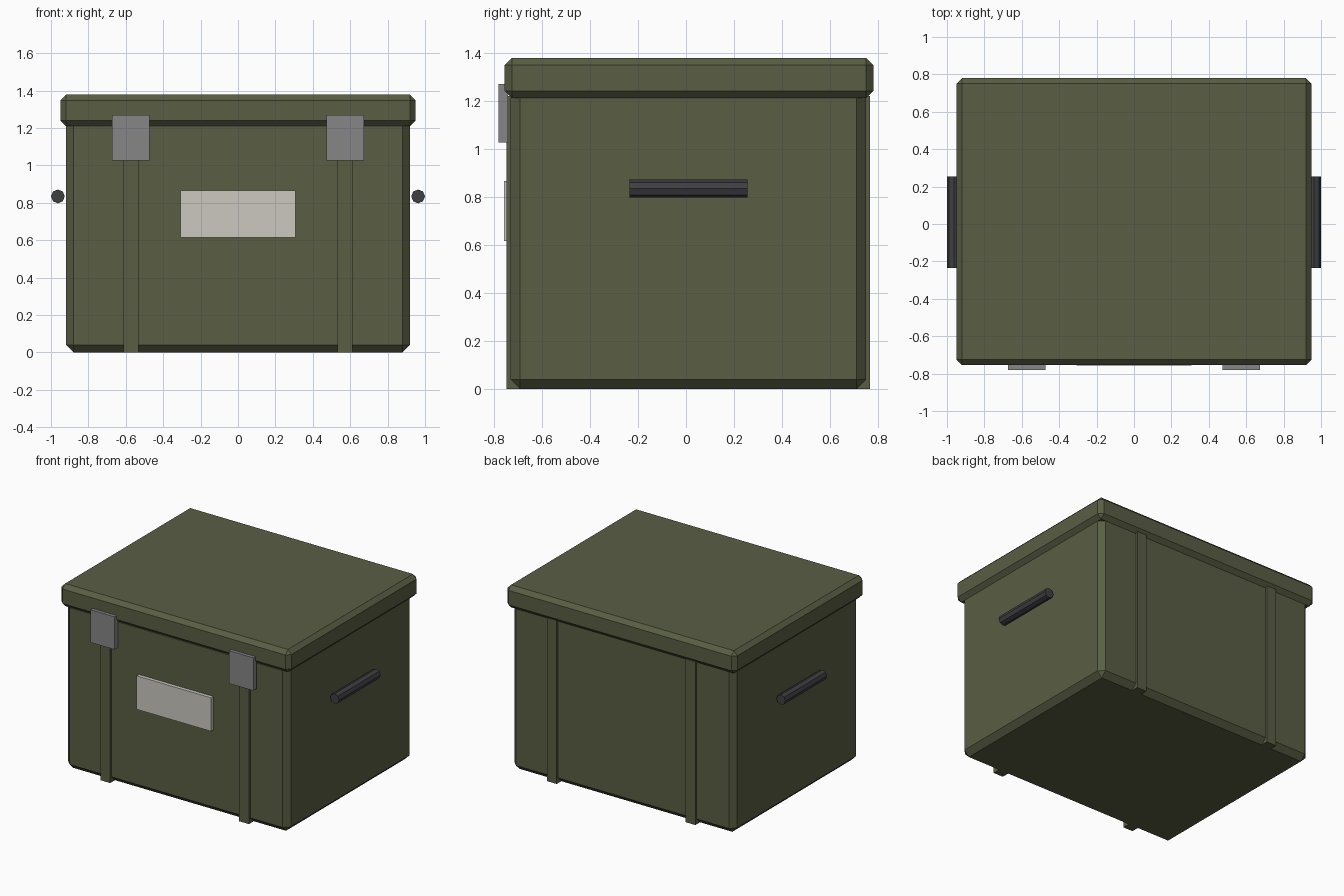
import bpy, bmesh, math
from mathutils import Matrix

if "Cube" in bpy.data.objects:
    bpy.data.objects.remove(bpy.data.objects["Cube"])


def material(name, rgb):
    m = bpy.data.materials.new(name)
    m.diffuse_color = (*rgb, 1.0)
    m.use_nodes = True
    m.node_tree.nodes["Principled BSDF"].inputs["Base Color"].default_value = m.diffuse_color
    return m


OLIVE = material("olive green", (0.10, 0.112, 0.057))
STEEL = material("latch grey", (0.24, 0.24, 0.245))
PAPER = material("label off white", (0.60, 0.58, 0.53))
RUBBER = material("handle charcoal", (0.05, 0.05, 0.055))


def finish(name, bm, mat):
    mesh = bpy.data.meshes.new(name)
    bm.to_mesh(mesh)
    bm.free()
    mesh.materials.append(mat)
    ob = bpy.data.objects.new(name, mesh)
    bpy.context.collection.objects.link(ob)
    return ob


def box(name, xr, yr, zr, mat, chamfer=0.0):
    """Box given by its min/max ranges, with optional flat chamfered edges."""
    bm = bmesh.new()
    ranges = (xr, yr, zr)
    size = [b - a for a, b in ranges]
    centre = [(a + b) / 2 for a, b in ranges]
    bmesh.ops.create_cube(bm, size=1.0, matrix=Matrix.Translation(centre) @ Matrix.Diagonal((*size, 1)))
    if chamfer:
        bmesh.ops.bevel(bm, geom=bm.edges[:], offset=chamfer, segments=1, affect='EDGES')
    return finish(name, bm, mat)


# Chest body and overhanging lid
box("body", (-0.92, 0.92), (-0.73, 0.75), (0.0, 1.25), OLIVE, 0.04)
box("lid", (-0.95, 0.95), (-0.755, 0.78), (1.21, 1.378), OLIVE, 0.03)

# Paper label on the front
box("label", (-0.308, 0.308), (-0.757, -0.727), (0.615, 0.865), PAPER)

for side, s in (("left", -1), ("right", 1)):
    # Vertical ribs on front and back
    x = s * 0.573
    box(f"front_rib_{side}", (x - 0.04, x + 0.04), (-0.747, -0.69), (0.0, 1.22), OLIVE)
    box(f"back_rib_{side}", (x - 0.04, x + 0.04), (0.71, 0.765), (0.0, 1.22), OLIVE)

    # Latch plate spanning lid and body
    box(f"latch_{side}", (x - 0.1, x + 0.1), (-0.78, -0.74), (1.025, 1.27), STEEL)

    # Eight-sided carrying bar
    bm = bmesh.new()
    bmesh.ops.create_cone(
        bm, cap_ends=True, segments=8, radius1=0.037, radius2=0.037, depth=0.49,
        matrix=Matrix.Translation((s * 0.963, 0.01, 0.834)) @ Matrix.Rotation(math.pi / 2, 4, 'X'))
    finish(f"handle_{side}", bm, RUBBER)
